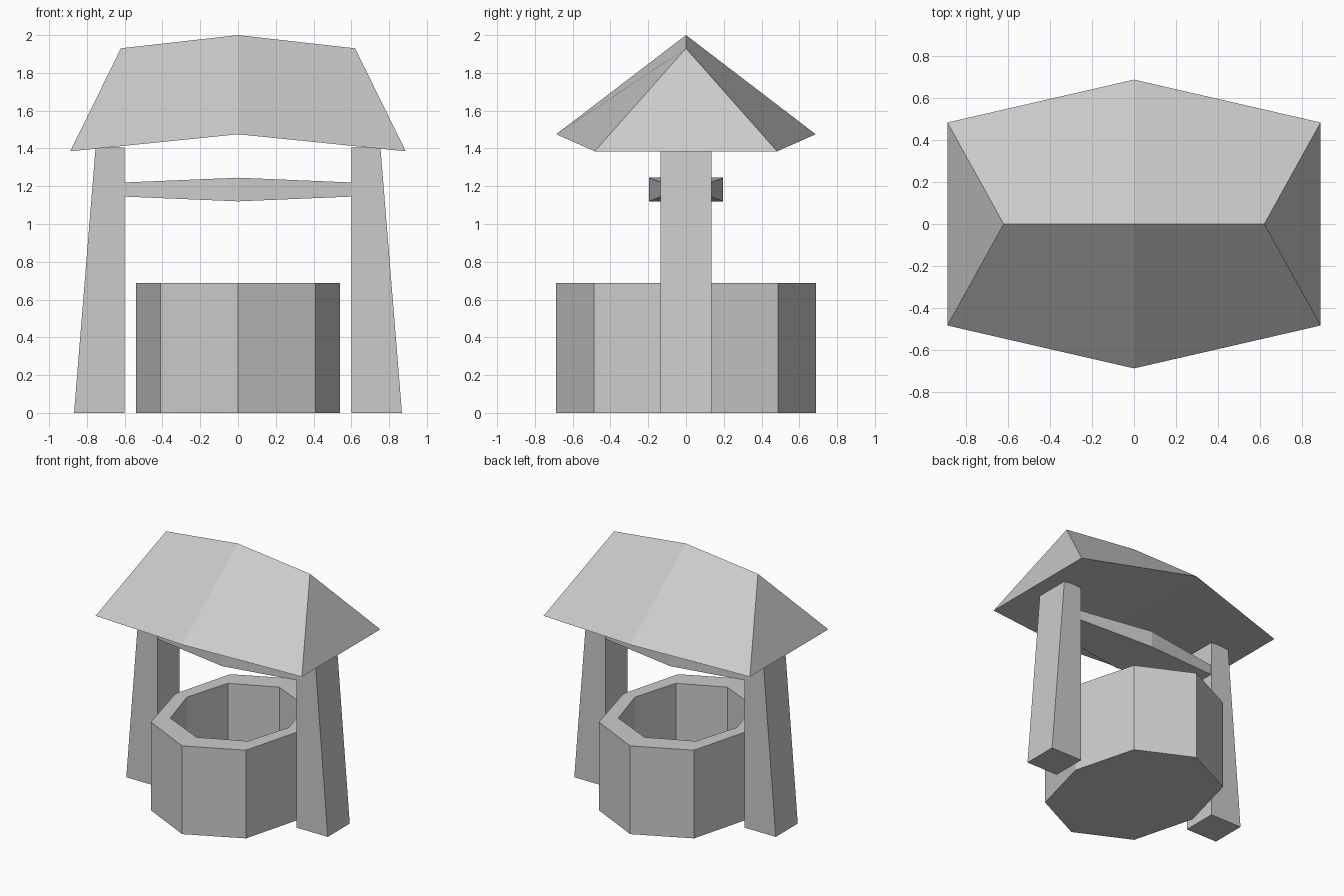
import bpy, bmesh
from mathutils import Vector

if "Cube" in bpy.data.objects:
    bpy.data.objects.remove(bpy.data.objects["Cube"])


def loft(name, rings):
    """Skin a sequence of equal-length rings and cap both ends."""
    bm = bmesh.new()
    loops = [[bm.verts.new(Vector(p)) for p in ring] for ring in rings]
    n = len(loops[0])
    for a, b in zip(loops, loops[1:]):
        for i in range(n):
            j = (i + 1) % n
            bm.faces.new((a[i], a[j], b[j], b[i]))
    bm.faces.new(loops[0])
    bm.faces.new(loops[-1])
    bmesh.ops.recalc_face_normals(bm, faces=bm.faces)
    mesh = bpy.data.meshes.new(name)
    bm.to_mesh(mesh)
    bm.free()
    obj = bpy.data.objects.new(name, mesh)
    bpy.context.collection.objects.link(obj)
    return obj


def octagon(rx, dx, dy, ry, z):
    """Stretched octagon: side point, diagonal point, front/back point."""
    return [(rx, 0, z), (dx, dy, z), (0, ry, z), (-dx, dy, z),
            (-rx, 0, z), (-dx, -dy, z), (0, -ry, z), (dx, -dy, z)]


def rect_x(x, hy, z0, z1):
    """Rectangle across the x axis."""
    return [(x, -hy, z0), (x, hy, z0), (x, hy, z1), (x, -hy, z1)]


def gable(x_eave, hy, z_eave, x_ridge, z_ridge):
    """Triangular roof section, with the ridge point shifted along x."""
    return [(x_eave, -hy, z_eave), (x_ridge, 0, z_ridge), (x_eave, hy, z_eave)]


# Hollow octagonal well wall with a low floor inside
outer = (0.54, 0.41, 0.487, 0.687)
inner = (0.44, 0.335, 0.355, 0.51)
loft("well_wall", [octagon(*outer, 0), octagon(*outer, 0.687),
                   octagon(*inner, 0.687), octagon(*inner, 0.1)])

# Posts tapering on their outer side
for side, s in (("left", -1), ("right", 1)):
    def post_ring(x_out, z):
        return [(s * 0.6, -0.135, z), (s * x_out, -0.135, z),
                (s * x_out, 0.135, z), (s * 0.6, 0.135, z)]
    loft(side + "_post", [post_ring(0.868, 0), post_ring(0.754, 1.405)])

# Crossbeam, thicker in the middle
loft("crossbeam", [rect_x(-0.6, 0.13, 1.145, 1.22),
                   rect_x(0, 0.195, 1.12, 1.245),
                   rect_x(0.6, 0.13, 1.145, 1.22)])

# Hipped roof, wider and higher in the middle, closed underneath
loft("roof", [gable(-0.888, 0.483, 1.385, -0.62, 1.93),
              gable(0, 0.687, 1.475, 0, 2.0),
              gable(0.888, 0.483, 1.385, 0.62, 1.93)])
